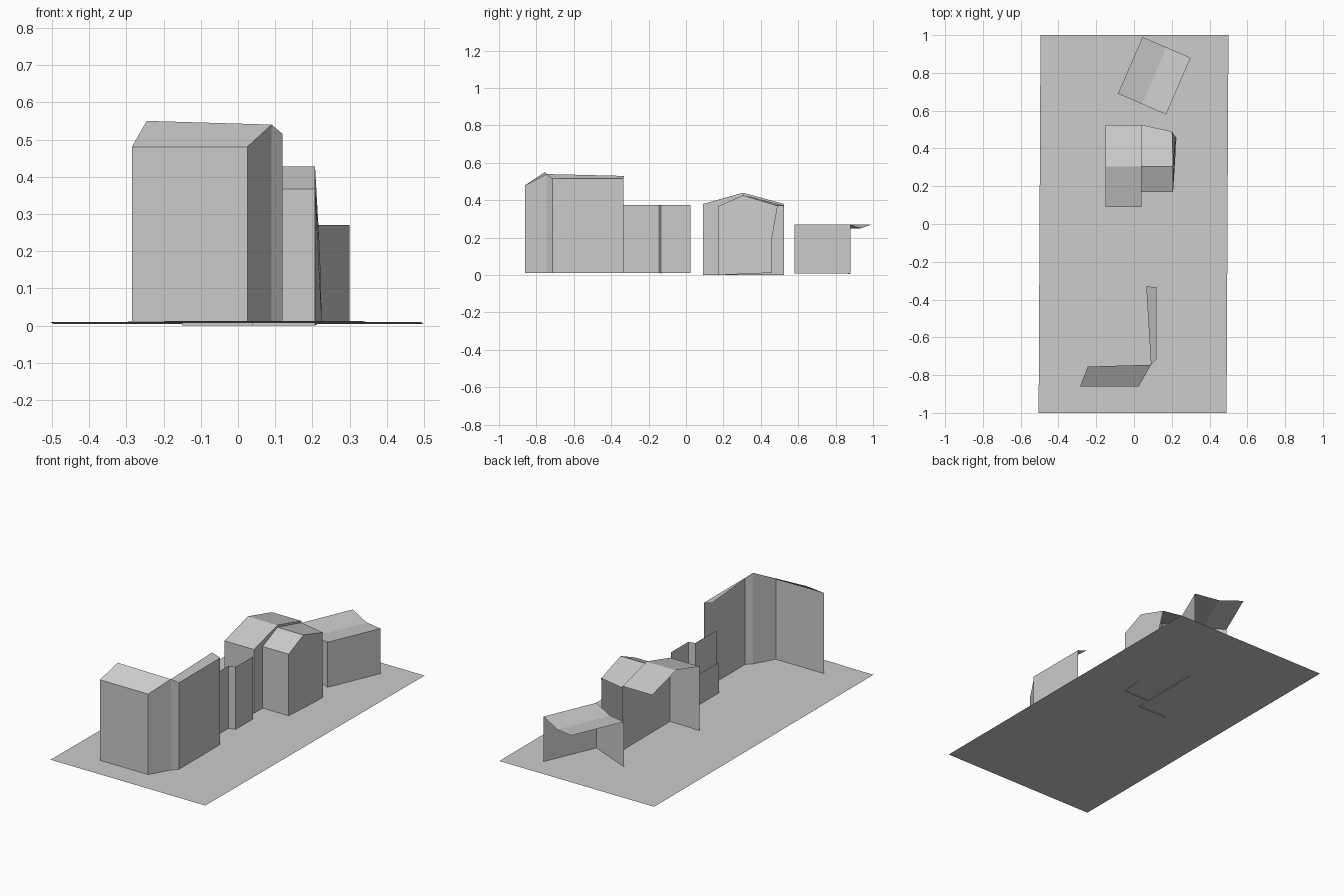
import bpy
import bmesh

cube = bpy.data.objects.get("Cube")
if cube:
    bpy.data.objects.remove(cube, do_unlink=True)

# One plain grey for everything
GREY = (0.6, 0.6, 0.6, 1)
grey = bpy.data.materials.new("plain grey")
grey.use_nodes = True
grey.diffuse_color = GREY
grey.node_tree.nodes["Principled BSDF"].inputs["Base Color"].default_value = GREY


def finish(name, bm):
    bmesh.ops.remove_doubles(bm, verts=bm.verts, dist=0.0005)
    mesh = bpy.data.meshes.new(name)
    bm.to_mesh(mesh)
    bm.free()
    mesh.materials.append(grey)
    bpy.context.collection.objects.link(bpy.data.objects.new(name, mesh))


def strip(name, *rows):
    """Sheet of quads between rows of points, lowest row first."""
    bm = bmesh.new()
    for low, high in zip(rows, rows[1:]):
        for i in range(len(low) - 1):
            bm.faces.new([bm.verts.new(p) for p in
                          (low[i], low[i + 1], high[i + 1], high[i])])
    finish(name, bm)


def wall(name, top, base):
    """Upright sheet dropped from a line of top points."""
    strip(name, [(x, y, base) for x, y, z in top], top)


def panel(name, points):
    bm = bmesh.new()
    bm.faces.new([bm.verts.new(p) for p in points])
    finish(name, bm)


BASE = 0.012

# Ground sheet and the thin street plate on it
panel("ground", [(-0.505, -1, 0.01), (0.49, -1, 0.01), (0.5, 1, 0.004), (-0.495, 1, 0.004)])
panel("street_plate", [(-0.315, -1, 0.012), (0.335, -1, 0.012), (0.36, 0.87, 0.007), (0.05, 0.88, 0.007)])

# Tall corner building: front, folded corner, long side, two roof slopes
corner = [(0.025, -0.86, 0.48), (0.09, -0.745, 0.54), (0.12, -0.715, 0.515)]
front_end = (-0.285, -0.86, 0.48)
side_end = (0.12, -0.335, 0.515)
wall("corner_building_walls", [front_end] + corner + [side_end], BASE)
strip("corner_building_front_roof", [front_end, corner[0]], [(-0.245, -0.755, 0.55), corner[1]])
strip("corner_building_side_roof", [corner[2], side_end], [corner[1], (0.065, -0.33, 0.53)])

# Stepped facade and the low wall behind it
STEP = 0.375
wall("stepped_facade", [(0.04, -0.335, STEP), (0.04, -0.145, STEP),
                        (0.08, -0.135, STEP), (0.08, 0.025, STEP)], BASE)
wall("low_wall", [(0.03, -0.345, 0.19), (0.03, -0.14, 0.19)], BASE)

# Gabled house, taller left half
RIDGE_Y = 0.305
L, M, R = -0.15, 0.04, 0.207
wall("house_left_front", [(L, 0.09, 0.38), (M, 0.09, 0.38)], 0)
panel("house_middle_gable", [(M, 0.09, 0), (M, 0.525, 0), (M, 0.525, 0.38),
                             (M, RIDGE_Y, 0.44), (M, 0.09, 0.38)])
strip("house_left_roof", *[[(L, y, z), (M, y, z)] for y, z in
                           ((0.09, 0.38), (RIDGE_Y, 0.44), (0.525, 0.38))])

# Gabled house, lower right half with a leaning gable
right_eave = (R, 0.17, 0.367)
right_ridge = (R, RIDGE_Y, 0.427)
right_back = (R - 0.005, 0.49, 0.37)
wall("house_right_front", [(M, 0.17, 0.367), right_eave], 0)
strip("house_right_roof",
      [(M, 0.17, 0.367), right_eave],
      [(M, RIDGE_Y, 0.427), right_ridge],
      [(M, 0.525, 0.37), right_back])
panel("house_right_gable", [(R, 0.17, 0), (0.225, 0.46, BASE), (0.22, 0.46, 0.2),
                            right_back, right_ridge, right_eave])

# Rotated rear shed with a shallow valley roof
HIGH, VALLEY = 0.27, 0.25
front = [(-0.085, 0.69, HIGH), (0.043, 0.635, VALLEY), (0.17, 0.58, HIGH)]
back = [(0.045, 0.99, HIGH), (0.172, 0.935, VALLEY), (0.3, 0.88, HIGH)]
wall("shed_walls", front + [back[-1]], 0.008)
strip("shed_roof", front, back)
